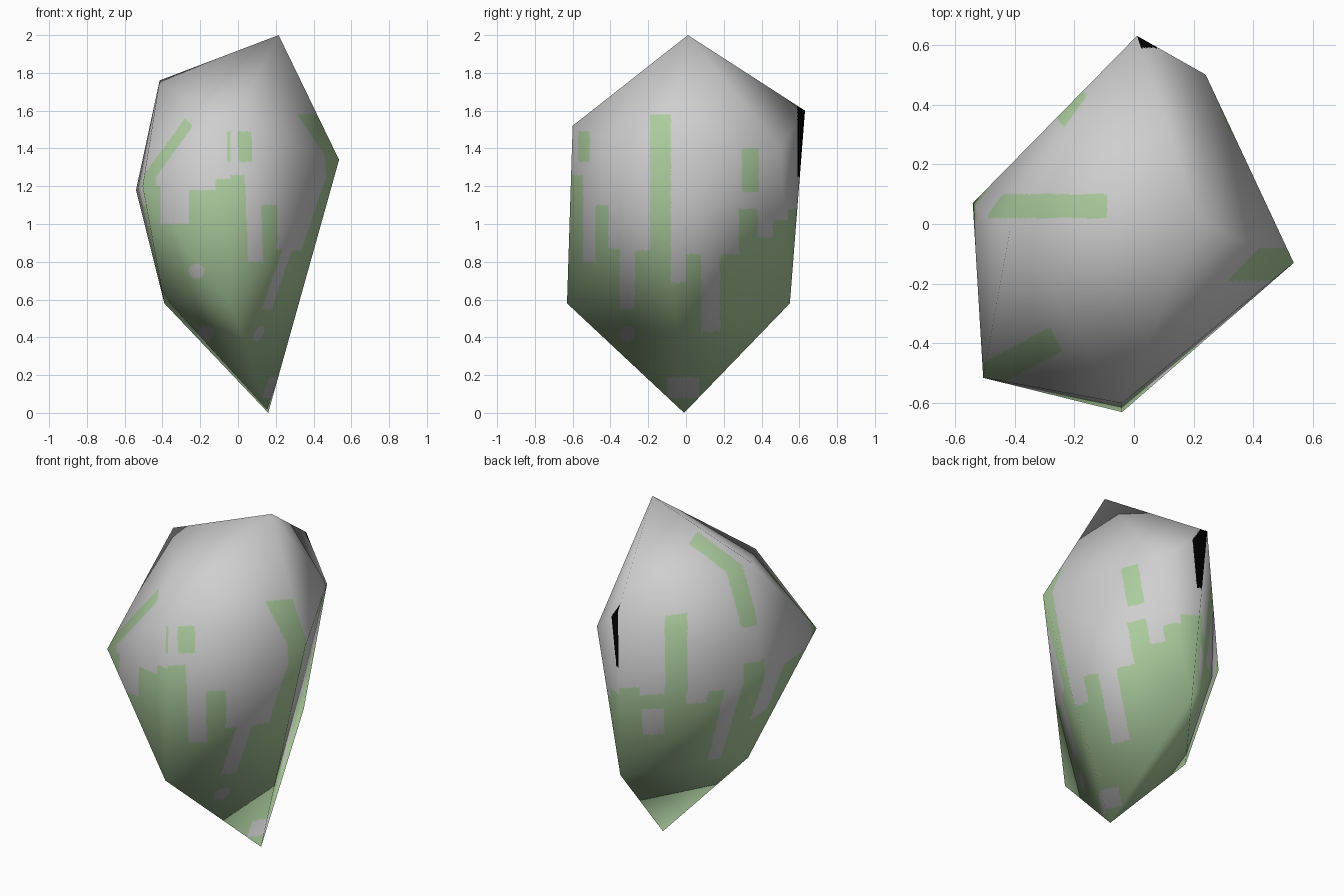
import bpy, bmesh
from mathutils import Vector

if "Cube" in bpy.data.objects:
    bpy.data.objects.remove(bpy.data.objects["Cube"])

# Corner points of the boulder; the rock is their convex hull
CORNERS = [(.215, .01, 2), (.535, -.13, 1.34), (.16, -.01, 0), (-.54, .07, 1.18),
           (-.505, -.515, 1.2), (-.04, -.6, 1.52), (-.04, -.63, .58), (-.415, -.02, 1.76),
           (.01, .63, 1.6), (.24, .5, 1.4), (.05, .55, .58), (-.39, -.03, .58)]

# Moss drips: (start of column, top height) along each side
RIGHT = [(-1, 1.26), (-.545, .8), (-.48, 1.1), (-.41, .87), (-.35, .55), (-.27, .86),
         (-.19, 1.58), (-.08, .69), (0, .84), (.08, .43), (.18, .84), (.28, 1.08),
         (.38, .93), (.46, 1.02), (.54, 1.08)]
FRONT = [(-1, 1.2), (-.41, 1.0), (-.26, 1.18), (-.12, 1.24)]
BACK = [(-2, 1.12), (-.12, 1.07), (.01, 1.54), (.125, 1.0), (.235, 1.07), (.32, .6),
        (.41, 1.23), (.52, .85), (.62, 1.1)]


def below(columns, u, z):
    return z < [top for start, top in columns if u >= start][-1]


def box(u, z, u0, u1, z0, z1):
    return u0 < u < u1 and z0 < z < z1


def spot(u, z, cu, cz, r=.04):
    return (u - cu) ** 2 + (z - cz) ** 2 < r * r


def colour_index(c, n):
    """0 rock, 1 moss, 2 dark crack"""
    x, y, z = c
    if n.x > 0:                                   # right half
        if y > .59 and z > 1.25:
            return 2
        if box(y, z, -.1, .07, .08, .19) or spot(y, z, -.31, .42):
            return 0
        if box(y, z, -.57, -.51, 1.33, 1.49) or box(y, z, .295, .385, 1.17, 1.4):
            return 1
        return int(below(RIGHT, y, z))
    # two stripes that run over the shoulders
    if .02 < y < .1 and x < -.09 and z > 1.42:
        return 1
    a, b = Vector((-.505, -.515)), Vector((-.26, -.385))
    d = (b - a).normalized()
    p = Vector((x, y)) - a
    if z > 1.15 and p.dot(d) < (b - a).length and abs(p.cross(d)) < .045:
        return 1
    if n.y < -.2:                                 # front left
        if box(x, z, -.06, .07, 1.33, 1.49):
            return 1
        if spot(x, z, -.22, .75) or spot(x, z, -.17, .42):
            return 0
        return int(below(FRONT, x, z))
    # back left
    u = -.819 * (x - .16) - .574 * (y + .01)
    u /= 1 + .6 * (min(z, 1.1) - 1)
    if box(u, z, -.12, .005, .82, .98):
        return 0
    return int(below(BACK, u, z))


# Rock shell
bm = bmesh.new()
for co in CORNERS:
    bm.verts.new(co)
bmesh.ops.convex_hull(bm, input=bm.verts)
bmesh.ops.triangulate(bm, faces=bm.faces)
bmesh.ops.recalc_face_normals(bm, faces=bm.faces)
bm.normal_update()
layer = bm.verts.layers.float_vector.new("soft_normal")
for v in bm.verts:
    v[layer] = v.normal

# Fine flat grid on each facet so the moss can be cut out
bmesh.ops.subdivide_edges(bm, edges=bm.edges[:], cuts=75, use_grid_fill=True)
bm.normal_update()
for f in bm.faces:
    f.smooth = True
    f.material_index = colour_index(f.calc_center_median(), f.normal)
normals = [Vector(v[layer]).normalized() for v in bm.verts]
bm.verts.layers.float_vector.remove(layer)

mesh = bpy.data.meshes.new("mossy_boulder")
bm.to_mesh(mesh)
bm.free()
for name, col in (("grey rock", (.62, .62, .62, 1)), ("pale moss", (.41, .6, .34, 1)),
                  ("black crack", (0, 0, 0, 1))):
    mat = bpy.data.materials.new(name)
    mat.diffuse_color = col
    mat.use_nodes = True
    mat.node_tree.nodes["Principled BSDF"].inputs["Base Color"].default_value = mat.diffuse_color
    mesh.materials.append(mat)

# Soft shading across the large facets
mesh.normals_split_custom_set_from_vertices(normals)
rock = bpy.data.objects.new("mossy_boulder", mesh)
bpy.context.collection.objects.link(rock)
